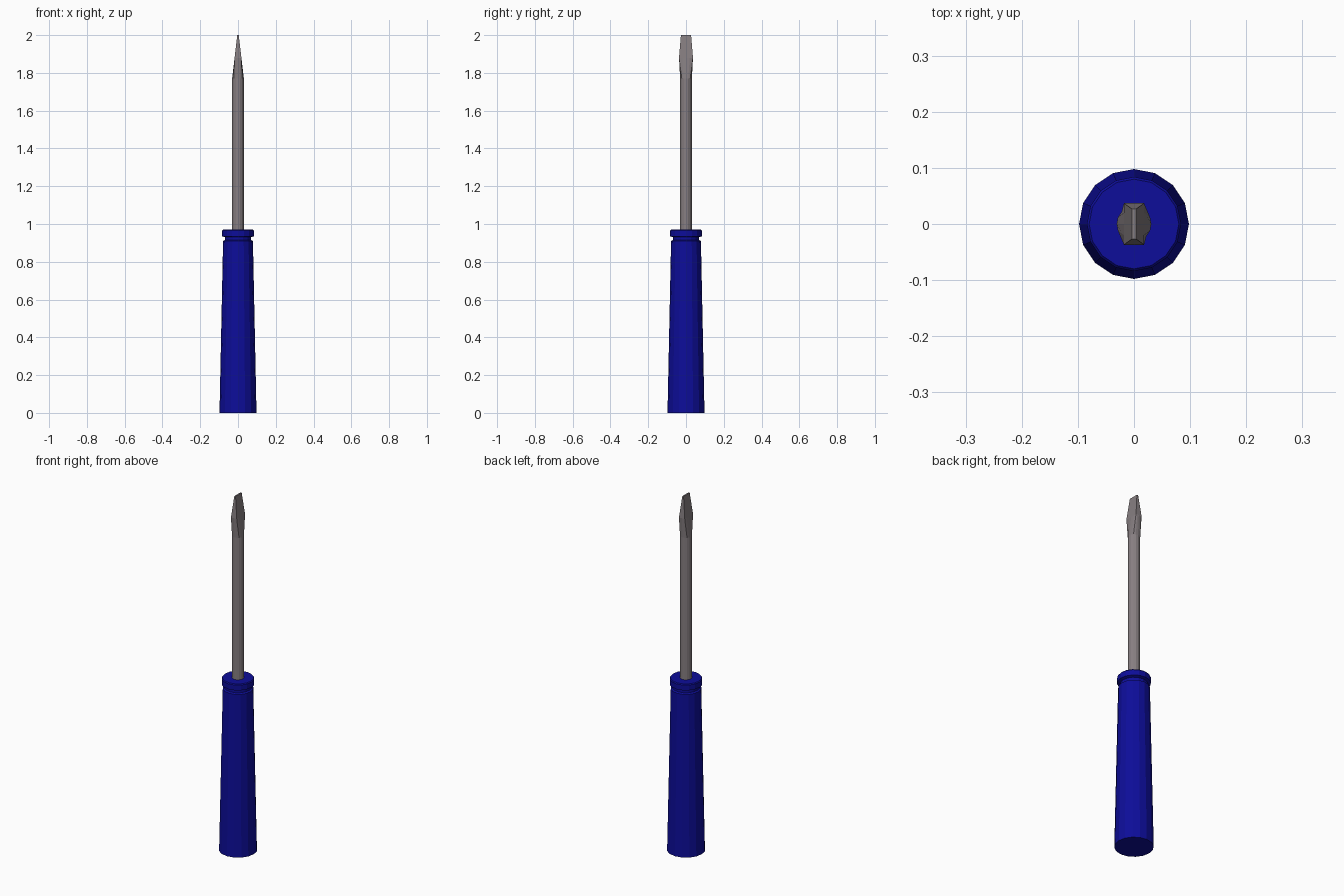
import bpy
import bmesh
from math import cos, sin, pi, sqrt

cube = bpy.data.objects.get("Cube")
if cube:
    bpy.data.objects.remove(cube, do_unlink=True)

SIDES = 16


def material(name, color):
    mat = bpy.data.materials.new(name)
    mat.use_nodes = True
    mat.diffuse_color = (*color, 1)
    mat.node_tree.nodes["Principled BSDF"].inputs["Base Color"].default_value = (*color, 1)
    return mat


def circle(r, z):
    return [(r * cos(2 * pi * i / SIDES), r * sin(2 * pi * i / SIDES), z) for i in range(SIDES)]


def rectangle(half_x, half_y, z):
    # A circle pushed out to a box, so that it joins the round sections
    def clamp(v):
        return max(-1, min(1, v * sqrt(2)))
    return [(half_x * clamp(x), half_y * clamp(y), z) for x, y, z in circle(1, z)]


def loft(name, sections, mat):
    # Skin consecutive sections and cap both ends
    bm = bmesh.new()
    rings = [[bm.verts.new(p) for p in s] for s in sections]
    for low, high in zip(rings, rings[1:]):
        for i in range(SIDES):
            j = (i + 1) % SIDES
            bm.faces.new((low[i], low[j], high[j], high[i]))
    bm.faces.new(rings[0][::-1])
    bm.faces.new(rings[-1])
    bmesh.ops.recalc_face_normals(bm, faces=bm.faces)
    mesh = bpy.data.meshes.new(name)
    bm.to_mesh(mesh)
    bm.free()
    mesh.materials.append(mat)
    obj = bpy.data.objects.new(name, mesh)
    bpy.context.collection.objects.link(obj)
    return obj


blue = material("handle blue", (0.004, 0.004, 0.32))
steel = material("steel grey", (0.24, 0.21, 0.22))

# Tapered grip, narrow neck and collar
grip = [(0.098, 0), (0.079, 0.91), (0.07, 0.915), (0.07, 0.93),
        (0.084, 0.935), (0.084, 0.965), (0.08, 0.97), (0.06, 0.97)]
loft("handle", [circle(r, z) for r, z in grip], blue)

# Round shaft
loft("shaft", [circle(0.031, 0.95), circle(0.031, 1.77)], steel)

# Flat blade that flares and then narrows to the tip
loft("blade", [circle(0.031, 1.77), rectangle(0.018, 0.037, 1.88),
               rectangle(0.004, 0.027, 2.0)], steel)
